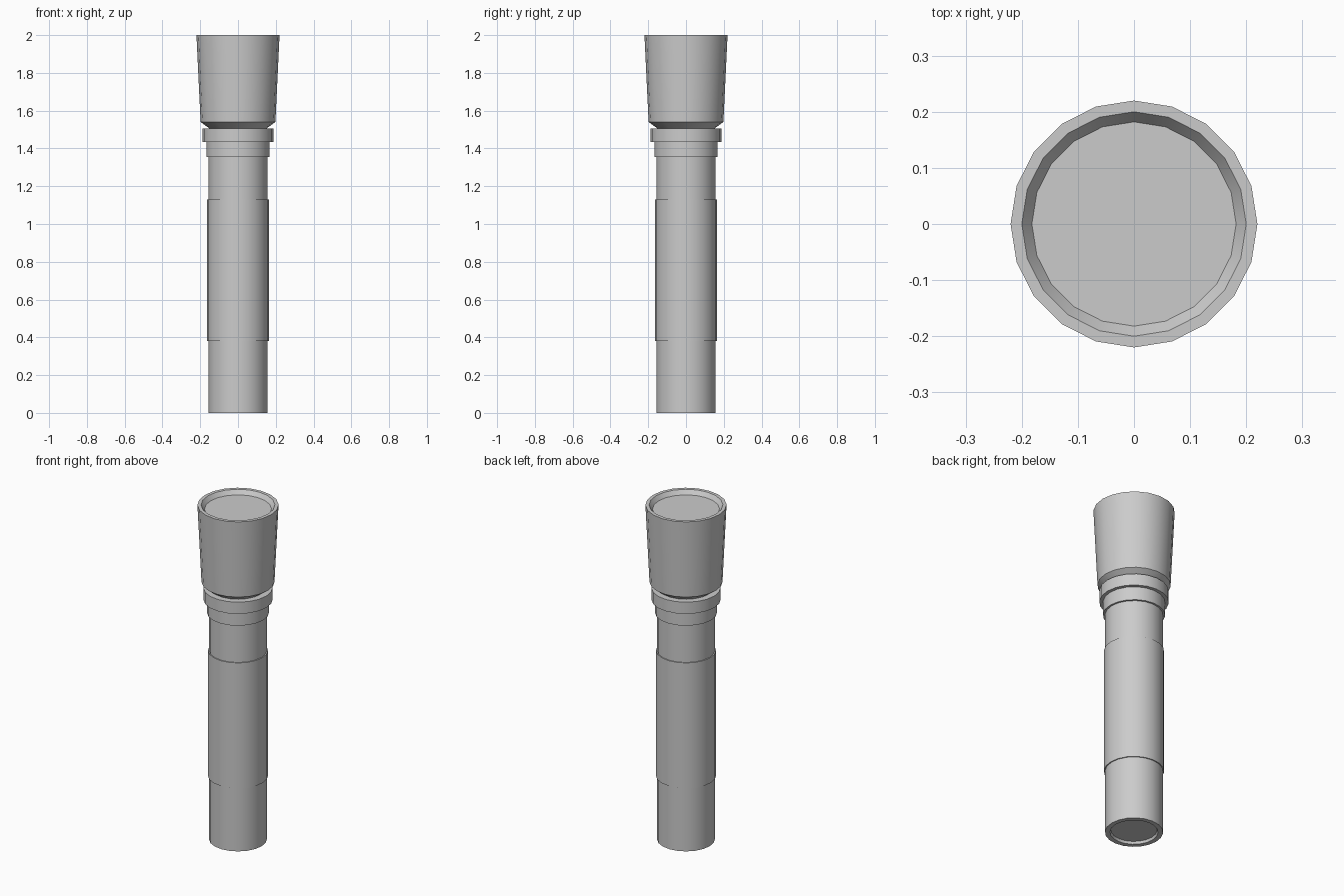
import bpy, bmesh, math

if "Cube" in bpy.data.objects:
    bpy.data.objects.remove(bpy.data.objects["Cube"])

SIDES = 20


def lathe(name, profile):
    """Revolve (radius, z) points round the z axis; open ends are capped."""
    bm = bmesh.new()
    rings = []
    for r, z in profile:
        rings.append([bm.verts.new((r * math.cos(2 * math.pi * i / SIDES),
                                    r * math.sin(2 * math.pi * i / SIDES), z))
                      for i in range(SIDES)])
    for a, b in zip(rings, rings[1:]):
        for i in range(SIDES):
            j = (i + 1) % SIDES
            bm.faces.new((a[i], a[j], b[j], b[i]))
    bm.faces.new(rings[0][::-1])
    bm.faces.new(rings[-1])
    bmesh.ops.recalc_face_normals(bm, faces=bm.faces)
    mesh = bpy.data.meshes.new(name)
    bm.to_mesh(mesh)
    bm.free()
    obj = bpy.data.objects.new(name, mesh)
    bpy.context.collection.objects.link(obj)
    bpy.ops.object.select_all(action='DESELECT')
    obj.select_set(True)
    bpy.context.view_layer.objects.active = obj
    bpy.ops.object.shade_smooth_by_angle(angle=math.radians(30))
    return obj


# Barrel: recessed end cap, grip sleeve, two-step collar under the head
lathe("barrel", [(0.125, 0.015), (0.13, 0), (0.157, 0), (0.157, 0.38),
                 (0.163, 0.38), (0.163, 1.13), (0.157, 1.13), (0.157, 1.355),
                 (0.168, 1.355), (0.168, 1.435), (0.188, 1.435),
                 (0.188, 1.505), (0.155, 1.505)])

# Flared head with chamfered base, flat rim and recessed lens
lathe("lamp_head", [(0.15, 1.505), (0.198, 1.54), (0.22, 2.0),
                    (0.20, 2.0), (0.182, 1.975)])
